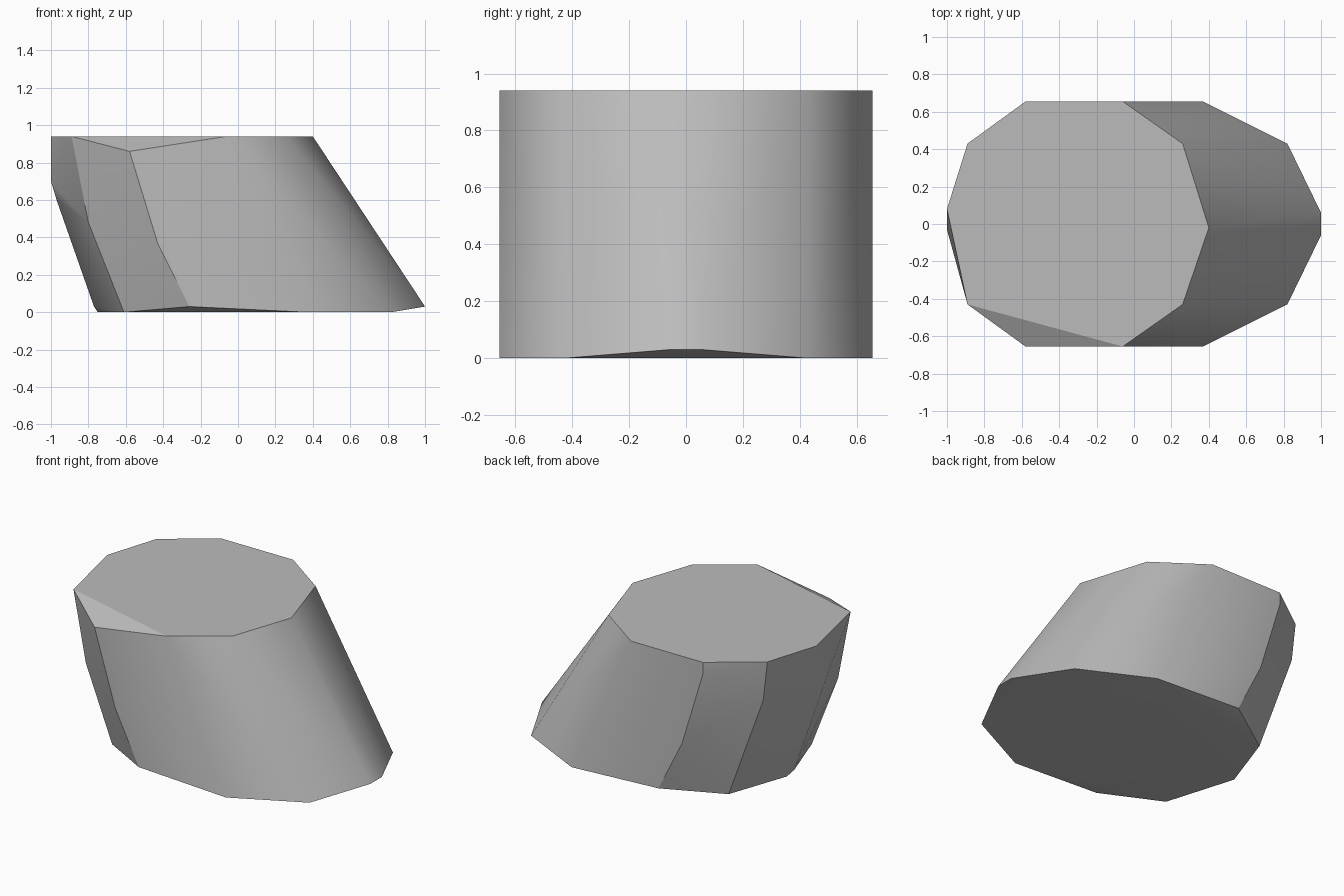
import bpy
import bmesh
import math

# Remove the default object
default_cube = bpy.data.objects.get("Cube")
if default_cube:
    bpy.data.objects.remove(default_cube, do_unlink=True)

SIDE = 0.655   # half width of the flat flanks
SHOULDER = 0.43  # half width at the bevelled corners
TOP = 0.94


def make_material(name, colour):
    material = bpy.data.materials.new(name)
    material.use_nodes = True
    material.diffuse_color = colour
    shader = material.node_tree.nodes["Principled BSDF"]
    shader.inputs["Base Color"].default_value = colour
    shader.inputs["Roughness"].default_value = 0.8
    return material


def both_sides(points):
    """Repeat each point on the front and the back."""
    return [(x, side * y, z) for x, y, z in points for side in (-1, 1)]


# Flat top: mirrored corners, the blunt tips and the chipped front corner
top_corners = both_sides([
    (-0.06, SIDE, TOP),
    (0.26, SHOULDER, TOP),
    (-0.89, SHOULDER, TOP),
    (-0.58, SIDE, 0.86),
]) + [(-0.58, SIDE, TOP), (0.4, -0.02, TOP), (-1, 0.08, TOP)]

# Bulging creases down the short overhanging end
end_creases = both_sides([(-0.43, SIDE, 0.37)]) + [
    (-0.8, -SHOULDER, 0.48),
    (-0.86, SHOULDER, 0.68),
    (-1, -0.03, 0.7),
    (-0.97, -0.02, 0.6),
]

# Base: mirrored corners with slightly lifted tips
base_corners = both_sides([
    (0.37, SIDE, 0),
    (0.82, SHOULDER, 0),
    (1, 0.06, 0.03),
    (-0.26, SIDE, 0.03),
    (-0.61, SHOULDER, 0),
]) + [(-0.77, -0.02, 0.03), (-0.75, 0.03, 0)]

# Wrap the corners in one faceted solid
bm = bmesh.new()
for corner in top_corners + end_creases + base_corners:
    bm.verts.new(corner)
hull = bmesh.ops.convex_hull(bm, input=bm.verts[:], use_existing_faces=False)
spare = {item for item in hull["geom_interior"] + hull["geom_unused"]
         if isinstance(item, bmesh.types.BMVert)}
bmesh.ops.delete(bm, geom=list(spare), context="VERTS")
bmesh.ops.dissolve_limit(bm, angle_limit=math.radians(0.5),
                         verts=bm.verts[:], edges=bm.edges[:])
bmesh.ops.recalc_face_normals(bm, faces=bm.faces[:])

mesh = bpy.data.meshes.new("slanted_block")
bm.to_mesh(mesh)
bm.free()
mesh.materials.append(make_material("stone grey", (0.5, 0.5, 0.5, 1)))
block = bpy.data.objects.new("slanted_block", mesh)
bpy.context.collection.objects.link(block)

# Soft shading across shallow facets, sharp creases elsewhere
bpy.ops.object.select_all(action="DESELECT")
block.select_set(True)
bpy.context.view_layer.objects.active = block
bpy.ops.object.shade_smooth_by_angle(angle=math.radians(30))
